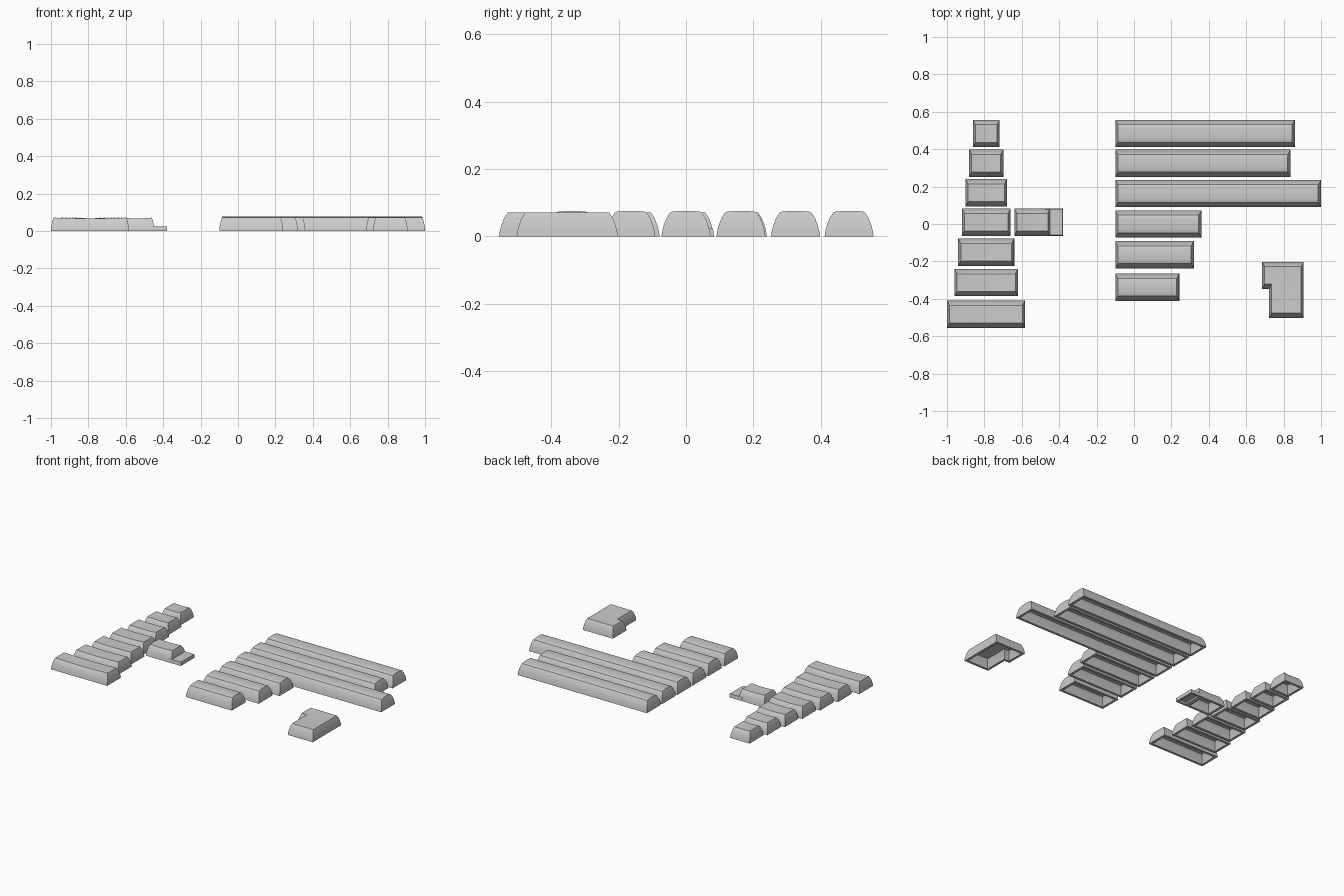
import bpy, bmesh, math

if "Cube" in bpy.data.objects:
    bpy.data.objects.remove(bpy.data.objects["Cube"])

# (inset x, inset y, z) from cavity ceiling, down to the rim, then up the curved outside
CAVITY = [(.036, .040, .052), (.024, .026, .030), (.016, .016, 0)]
SIDE = [(0, 0, 0), (.001, .003, .018), (.004, .008, .036), (.008, .015, .054), (.014, .026, .071)]
BAR_TOP = [(.015, .032, .0735), (.015, .050, .0755), (.015, .0715, .0762)]
DEPTH = .146
N = 12


def rect(x0, x1, y0, y1, n=N):
    """Outline points (x, y, outward sign x, outward sign y), front then back edge."""
    f = [i / n for i in range(n + 1)]
    front = [(x0 + (x1 - x0) * t, y0, 2 * t - 1, -1) for t in f]
    back = [(x0 + (x1 - x0) * t, y1, 2 * t - 1, 1) for t in reversed(f)]
    return front + back


def cap(name, outline, rings, dish=0.0, strip=True):
    """Loft the inset outlines into one closed hollow shell."""
    bm = bmesh.new()
    loops = []
    for k, (dx, dy, z) in enumerate(rings):
        last = k == len(rings) - 1
        loops.append([bm.verts.new((x - sx * dx, y - sy * dy,
                                    z - (dish * (1 - sx * sx) if last else 0)))
                      for x, y, sx, sy in outline])
    m = len(outline)
    for a, b in zip(loops, loops[1:]):
        for i in range(m):
            j = (i + 1) % m
            bm.faces.new((a[i], a[j], b[j], b[i]))
    bm.faces.new(loops[0][::-1])
    top = loops[-1]
    if strip:
        for i in range(m // 2 - 1):
            bm.faces.new((top[i], top[i + 1], top[m - 2 - i], top[m - 1 - i]))
    else:
        bm.faces.new(top)
    bmesh.ops.recalc_face_normals(bm, faces=bm.faces)
    me = bpy.data.meshes.new(name)
    bm.to_mesh(me)
    bm.free()
    ob = bpy.data.objects.new(name, me)
    bpy.context.collection.objects.link(ob)
    bpy.ops.object.select_all(action='DESELECT')
    ob.select_set(True)
    bpy.context.view_layer.objects.active = ob
    bpy.ops.object.shade_smooth_by_angle(angle=math.radians(24))
    return ob


# Column of dished keys, growing in width towards the front
widths = [.144, .183, .222, .261, .300, .339, .417]
centres = [.484, .325, .167, .010, -.151, -.313, -.482]
for i, (w, y) in enumerate(zip(widths, centres)):
    cx = -1 + w / 2 if i == 6 else -.79
    cap(f"dished_key_{i + 1}", rect(cx - w / 2, cx + w / 2, y - DEPTH / 2, y + DEPTH / 2),
        CAVITY + SIDE, dish=.004)

# Stepped key: raised part plus low ledge
y0, y1 = .010 - DEPTH / 2, .010 + DEPTH / 2
cap("stepped_key_top", rect(-.64, -.447, y0, y1), CAVITY + SIDE, dish=.004)
cap("stepped_key_ledge", rect(-.475, -.38, y0, y1, 1),
    [(.016, .016, .012), (.014, .014, 0), (0, 0, 0), (.001, .003, .024)])

# Long bars with convex tops, aligned on their left ends
ends = [.86, .837, 1.0, .36, .32, .242]
bar_y = [.484, .325, .163, 0, -.164, -.338]
for i, (x1, y) in enumerate(zip(ends, bar_y)):
    cap(f"long_bar_{i + 1}", rect(-.10, x1, y - DEPTH / 2, y + DEPTH / 2, 1),
        CAVITY + SIDE + BAR_TOP)

# Tall L-shaped key with a notch at the front left
notched = [(.722, -.503, -1, -1), (.907, -.503, 1, -1), (.907, -.202, 1, 1),
           (.685, -.202, -1, 1), (.685, -.348, -1, -1), (.722, -.348, -1, -1)]
cap("notched_key", notched, CAVITY + SIDE + [(.045, .055, .0695)], strip=False)
